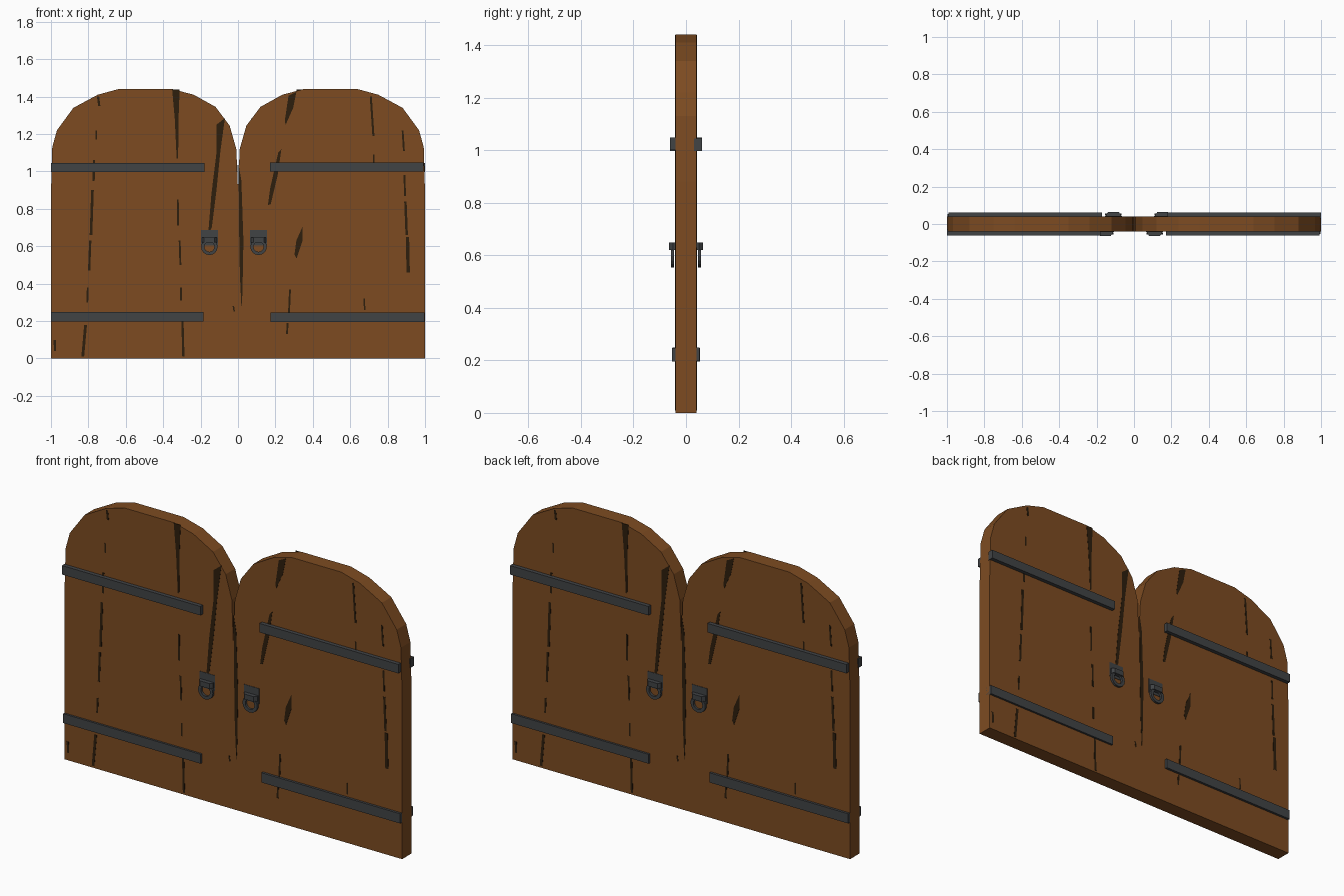
import bpy, bmesh, math


def material(name, r, g, b):
    m = bpy.data.materials.new(name)
    m.diffuse_color = (r, g, b, 1)
    return m


WOOD = material("brown wood", 0.205, 0.071, 0.0155)
IRON = material("dark iron", 0.052, 0.056, 0.060)
GRAIN = material("dark wood grain", 0.026, 0.013, 0.004)


def finish(name, bm, mat, turn=1):
    """turn = -1 spins the part half a turn about z, for the back face."""
    for v in bm.verts:
        v.co.x *= turn
        v.co.y *= turn
    bmesh.ops.recalc_face_normals(bm, faces=bm.faces)
    me = bpy.data.meshes.new(name)
    bm.to_mesh(me)
    bm.free()
    me.materials.append(mat)
    ob = bpy.data.objects.new(name, me)
    bpy.context.collection.objects.link(ob)
    return ob


def add_plate(bm, pts, y0, y1):
    """Extrude an x-z outline between y0 and y1."""
    a = [bm.verts.new((x, y0, z)) for x, z in pts]
    b = [bm.verts.new((x, y1, z)) for x, z in pts]
    bm.faces.new(a)
    bm.faces.new(b[::-1])
    n = len(pts)
    for i in range(n):
        bm.faces.new((a[i], b[i], b[(i + 1) % n], a[(i + 1) % n]))


def rect(x0, x1, z0, z1):
    return [(x0, z0), (x1, z0), (x1, z1), (x0, z1)]


def plate(name, pts, y0, y1, mat, turn=1):
    bm = bmesh.new()
    add_plate(bm, pts, y0, y1)
    return finish(name, bm, mat, turn)


T = 0.04  # half thickness of the doors

# Two arched door leaves
leaf = [(0, 0), (1, 0), (1, 0.88), (0.993, 1.13), (0.968, 1.22), (0.88, 1.34),
        (0.75, 1.41), (0.64, 1.44), (0.35, 1.44), (0.237, 1.41), (0.12, 1.345),
        (0.045, 1.245), (0.009, 1.12), (0, 0.9)]
for side, label in ((-1, "left"), (1, "right")):
    plate(label + "_door", [(side * x, z) for x, z in leaf], -T, T, WOOD)

# Broad grain streaks as outlines
STREAKS = [
    [(-0.352, 1.438), (-0.312, 1.438), (-0.318, 1.28), (-0.32, 1.07), (-0.328, 1.07), (-0.338, 1.28)],
    [(-0.115, 1.25), (-0.07, 1.285), (-0.094, 1.11), (-0.115, 0.9), (-0.14, 0.7),
     (-0.16, 0.66), (-0.142, 0.88), (-0.115, 1.1)],
    [(0.003, 1.04), (0.018, 0.95), (0.029, 0.63), (0.024, 0.36), (0.019, 0.26), (0.01, 0.45), (0.005, 0.75)],
    [(0.27, 1.405), (0.312, 1.425), (0.295, 1.34), (0.255, 1.25), (0.25, 1.27)],
    [(0.215, 1.10), (0.232, 1.12), (0.212, 0.98), (0.175, 0.825), (0.16, 0.82), (0.172, 0.91)],
    [(0.345, 0.705), (0.345, 0.63), (0.313, 0.535), (0.302, 0.555), (0.312, 0.63)],
]
# Thin grain streaks: top x, top z, bottom x, bottom z, width
LINES = [
    (-0.748, 1.40, -0.742, 1.35, .012), (-0.758, 1.22, -0.758, 1.17, .01),
    (-0.77, 1.06, -0.772, 0.95, .012), (-0.778, 0.90, -0.786, 0.66, .014),
    (-0.79, 0.63, -0.796, 0.47, .012), (-0.803, 0.38, -0.806, 0.30, .01),
    (-0.815, 0.18, -0.83, 0.01, .015), (-0.322, 0.85, -0.32, 0.71, .01),
    (-0.312, 0.63, -0.308, 0.50, .01), (-0.305, 0.38, -0.305, 0.31, .01),
    (-0.297, 0.20, -0.292, 0.01, .012), (0.71, 1.40, 0.724, 1.19, .011),
    (0.725, 1.09, 0.727, 1.03, .009), (0.88, 1.22, 0.887, 1.11, .01),
    (0.89, 0.98, 0.893, 0.87, .01), (0.895, 0.84, 0.902, 0.66, .013),
    (0.906, 0.65, 0.91, 0.46, .018), (0.278, 0.37, 0.272, 0.23, .01),
    (0.265, 0.19, 0.262, 0.13, .01), (0.675, 0.32, 0.677, 0.26, .008),
    (-0.98, 0.10, -0.978, 0.04, .012), (-0.025, 0.28, -0.02, 0.25, .008),
]
STREAKS += [[(a - w / 2, b), (a + w / 2, b), (c + w / 2, d), (c - w / 2, d)] for a, b, c, d, w in LINES]

# Hinge straps: x range, z range, front y, back y
STRAPS = {
    "upper_left": (-1.0, -0.18, 0.997, 1.045, -0.061, -0.03),
    "lower_left": (-1.0, -0.185, 0.198, 0.248, -0.051, -0.01),
    "upper_right": (0.17, 0.992, 1.0, 1.048, -0.061, -0.03),
    "lower_right": (0.175, 0.998, 0.195, 0.247, -0.053, -0.03),
}


def ring(name, cx, cz, outer, inner, y0, y1, turn, n=16):
    """Flat pull ring facing the front."""
    bm = bmesh.new()
    loops = []
    for r, y in ((outer, y0), (outer, y1), (inner, y1), (inner, y0)):
        loops.append([bm.verts.new((cx + r * math.cos(math.tau * i / n), y,
                                    cz + r * math.sin(math.tau * i / n))) for i in range(n)])
    for k in range(4):
        p, q = loops[k], loops[(k + 1) % 4]
        for i in range(n):
            j = (i + 1) % n
            bm.faces.new((p[i], p[j], q[j], q[i]))
    finish(name, bm, IRON, turn)


# The back face is the front face turned half round
for turn, face in ((1, "front"), (-1, "back")):
    bm = bmesh.new()
    for s in STREAKS:
        add_plate(bm, s, -T - 0.0012, -T + 0.001)
    finish(face + "_wood_grain", bm, GRAIN, turn)

    for label, (x0, x1, z0, z1, y0, y1) in STRAPS.items():
        plate(f"{face}_{label}_strap", rect(x0, x1, z0, z1), y0, y1, IRON, turn)

    for cx, label in ((-0.153, "left"), (0.11, "right")):
        tag = f"{face}_{label}_handle"
        # Thin backing plate
        plate(tag + "_plate", rect(cx - 0.045, cx + 0.045, 0.605, 0.687), -T - 0.002, -T + 0.001, IRON, turn)
        # Chamfered block holding the ring
        bm = bmesh.new()
        sec = [(-0.04, -T), (-0.04, -0.05), (-0.028, -0.064), (0.028, -0.064), (0.04, -0.05), (0.04, -T)]
        lo = [bm.verts.new((cx + x, y, 0.62)) for x, y in sec]
        hi = [bm.verts.new((cx + x, y, 0.648)) for x, y in sec]
        bm.faces.new(lo)
        bm.faces.new(hi[::-1])
        for i in range(6):
            j = (i + 1) % 6
            bm.faces.new((lo[i], hi[i], hi[j], lo[j]))
        finish(tag + "_block", bm, IRON, turn)
        ring(tag + "_ring", cx, 0.597, 0.044, 0.027, -0.057, -0.045, turn)
